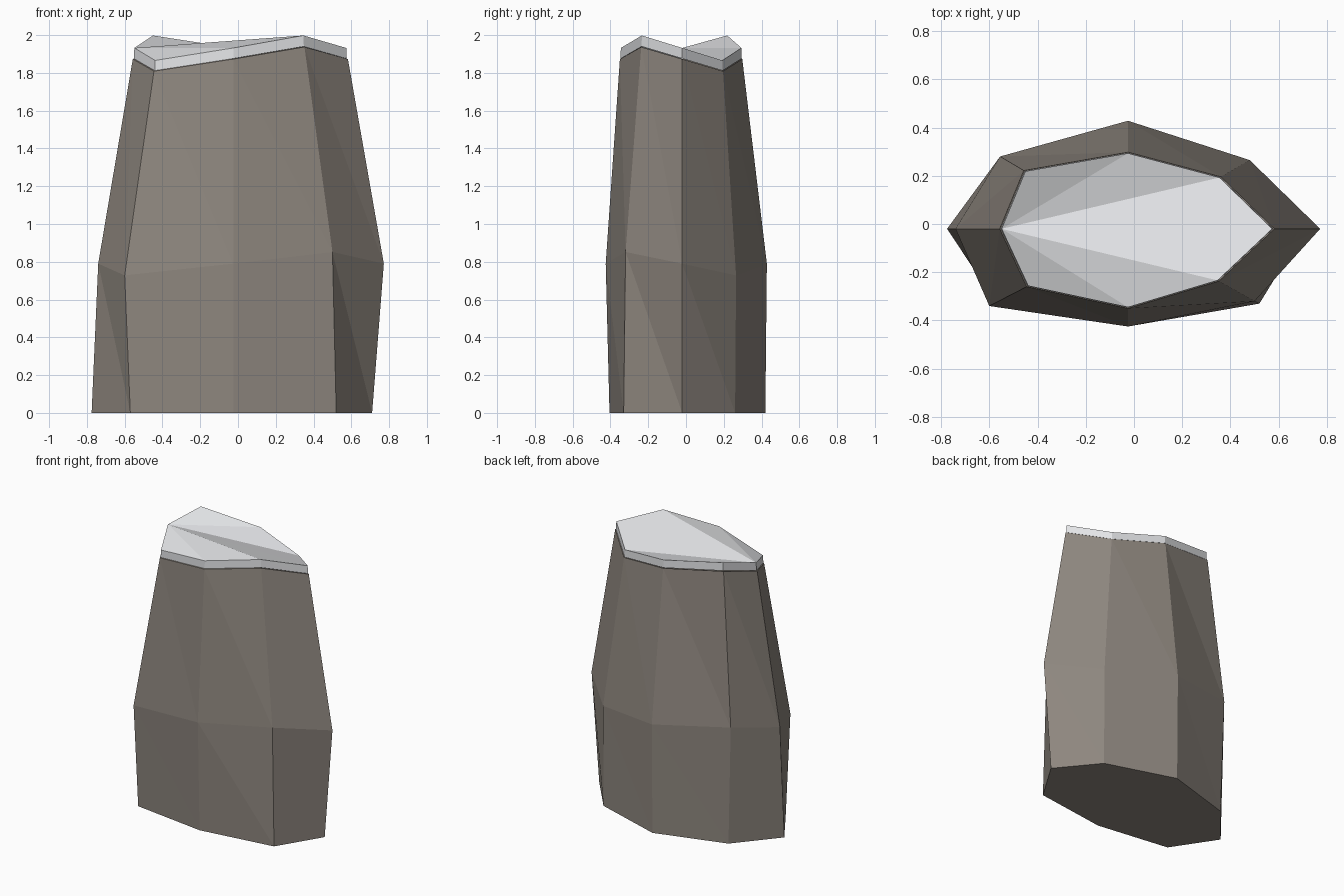
import bpy

if "Cube" in bpy.data.objects:
    bpy.data.objects.remove(bpy.data.objects["Cube"])

# Outlines run counter-clockwise from the left corner
BASE = [(-.775, -.02), (-.57, -.33), (-.025, -.405), (.52, -.33),
        (.71, -.02), (.48, .26), (-.025, .42), (-.53, .27)]
MIDDLE = [(-.74, -.02), (-.60, -.34), (-.025, -.425), (.50, -.32),
          (.772, -.02), (.48, .265), (-.025, .428), (-.555, .28)]
TOP = [(-.557, -.02), (-.445, -.26), (-.025, -.35), (.352, -.237),
       (.582, -.02), (.36, .196), (-.025, .298), (-.457, .222)]
# Alternate corners dip and rise
WAVE = [0, -1, 0, 1, 0, -1, 0, 1]


def ring(outline, z, wave, scale=1.0):
    return [(-.01 + (x + .01) * scale, -.02 + (y + .02) * scale, z + wave * w)
            for (x, y), w in zip(outline, WAVE)]


def material(name, color):
    m = bpy.data.materials.new(name)
    m.diffuse_color = (*color, 1)
    m.use_nodes = True
    m.node_tree.nodes["Principled BSDF"].inputs["Base Color"].default_value = m.diffuse_color
    return m


def loft(name, rings, mat):
    n = len(WAVE)
    verts = [v for r in rings for v in r]
    faces = [tuple(reversed(range(n)))]
    if len({v[2] for v in rings[0]}) > 1:   # uneven underside as a fan
        faces = [(0, i + 1, i) for i in range(1, n - 1)]
    for k in range(len(rings) - 1):
        for i in range(n):
            j = (i + 1) % n
            a, b, c, d = k * n + i, k * n + j, (k + 1) * n + j, (k + 1) * n + i
            faces += [(a, b, d), (b, c, d)]
    t = (len(rings) - 1) * n
    faces += [(t, t + i, t + i + 1) for i in range(1, n - 1)]
    me = bpy.data.meshes.new(name)
    me.from_pydata(verts, [], faces)
    me.materials.append(mat)
    ob = bpy.data.objects.new(name, me)
    bpy.context.collection.objects.link(ob)
    return ob


stone = material("warm grey stone", (.27, .24, .21))
snow = material("pale snow", (.80, .81, .83))

# Faceted rock pillar
loft("rock_body", [ring(BASE, 0, 0), ring(MIDDLE, .79, .062),
                   ring(TOP, 1.873, .064)], stone)
# Thin cap following the uneven top
loft("snow_cap", [ring(TOP, 1.876, .064, .99), ring(TOP, 1.932, .066, .985)], snow)
